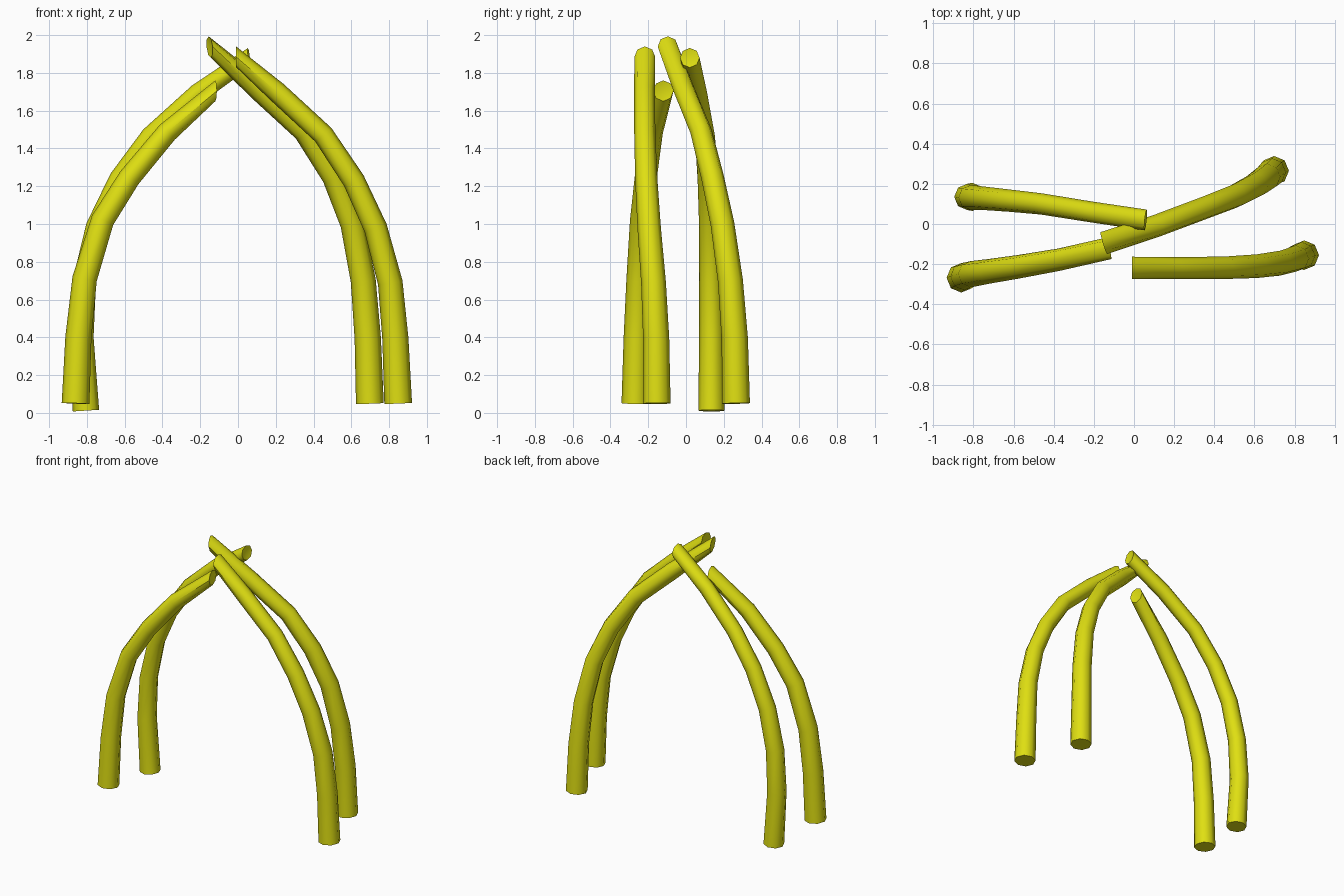
import bpy, bmesh, math
from mathutils import Vector

if "Cube" in bpy.data.objects:
    bpy.data.objects.remove(bpy.data.objects["Cube"])

SIDES = 8
yellow = bpy.data.materials.new("yellow")
yellow.diffuse_color = (0.74, 0.74, 0.006, 1)
yellow.use_nodes = True
yellow.node_tree.nodes["Principled BSDF"].inputs["Base Color"].default_value = yellow.diffuse_color


def rib(name, path, tip_dir, r_base=0.074, r_tip=0.055):
    """Tapered, curved octagonal tube with an upright cut at its tip."""
    pts = [Vector(p) for p in path]
    last = len(pts) - 1
    bm = bmesh.new()
    rings = []
    for i, p in enumerate(pts):
        before = (p - pts[max(i - 1, 0)]).normalized()
        after = (pts[min(i + 1, last)] - p).normalized()
        t = Vector(tip_dir).normalized() if i == last else (before + after).normalized()
        u = Vector((0, 1, 0))
        u = (u - t * u.dot(t)).normalized()
        v = t.cross(u)
        k = min(max(p.z / 1.55, 0), 1)
        r = r_base + (r_tip - r_base) * k
        rings.append([bm.verts.new(p + r * (math.cos(a) * u + math.sin(a) * v))
                      for a in (2 * math.pi * j / SIDES for j in range(SIDES))])
    # tube walls
    for lo, hi in zip(rings, rings[1:]):
        for j in range(SIDES):
            n = (j + 1) % SIDES
            bm.faces.new((lo[j], lo[n], hi[n], hi[j]))
    # flat foot and slightly dished tip
    bm.faces.new(rings[0][::-1])
    centre = bm.verts.new(pts[-1] - 0.012 * Vector(tip_dir).normalized())
    for j in range(SIDES):
        bm.faces.new((rings[-1][j], rings[-1][(j + 1) % SIDES], centre))
    bmesh.ops.recalc_face_normals(bm, faces=bm.faces)
    mesh = bpy.data.meshes.new(name)
    bm.to_mesh(mesh)
    bm.free()
    mesh.materials.append(yellow)
    ob = bpy.data.objects.new(name, mesh)
    bpy.context.collection.objects.link(ob)
    bpy.ops.object.select_all(action='DESELECT')
    ob.select_set(True)
    bpy.context.view_layer.objects.active = ob
    bpy.ops.object.shade_smooth_by_angle(angle=math.radians(50))


# Four arched ribs leaning together at the top
rib("front_right_rib", [
    (.848, -.155, .05), (.833, -.158, .395), (.806, -.172, .69), (.728, -.195, .98),
    (.613, -.21, 1.23), (.452, -.218, 1.472), (.205, -.22, 1.70), (-.01, -.218, 1.885)],
    (-1, 0, 0))
rib("back_right_rib", [
    (.698, .265, .05), (.687, .258, .395), (.663, .235, .70), (.605, .193, 1.0),
    (.505, .14, 1.25), (.35, .08, 1.49), (.11, -.01, 1.71), (-.15, -.095, 1.937)],
    (-1, -.3, -.1), r_tip=.057)
rib("front_left_rib", [
    (-.86, -.268, .05), (-.845, -.261, .4), (-.812, -.25, .71), (-.717, -.235, 1.02),
    (-.575, -.213, 1.245), (-.375, -.178, 1.485), (-.12, -.12, 1.705)],
    (1, .15, 0))
rib("back_left_rib", [
    (-.805, .135, .012), (-.83, .135, .4), (-.813, .132, .70), (-.747, .128, .985),
    (-.627, .117, 1.238), (-.462, .1, 1.465), (-.212, .06, 1.692), (.058, .02, 1.88)],
    (1, -.1, .1), r_base=.07, r_tip=.052)
